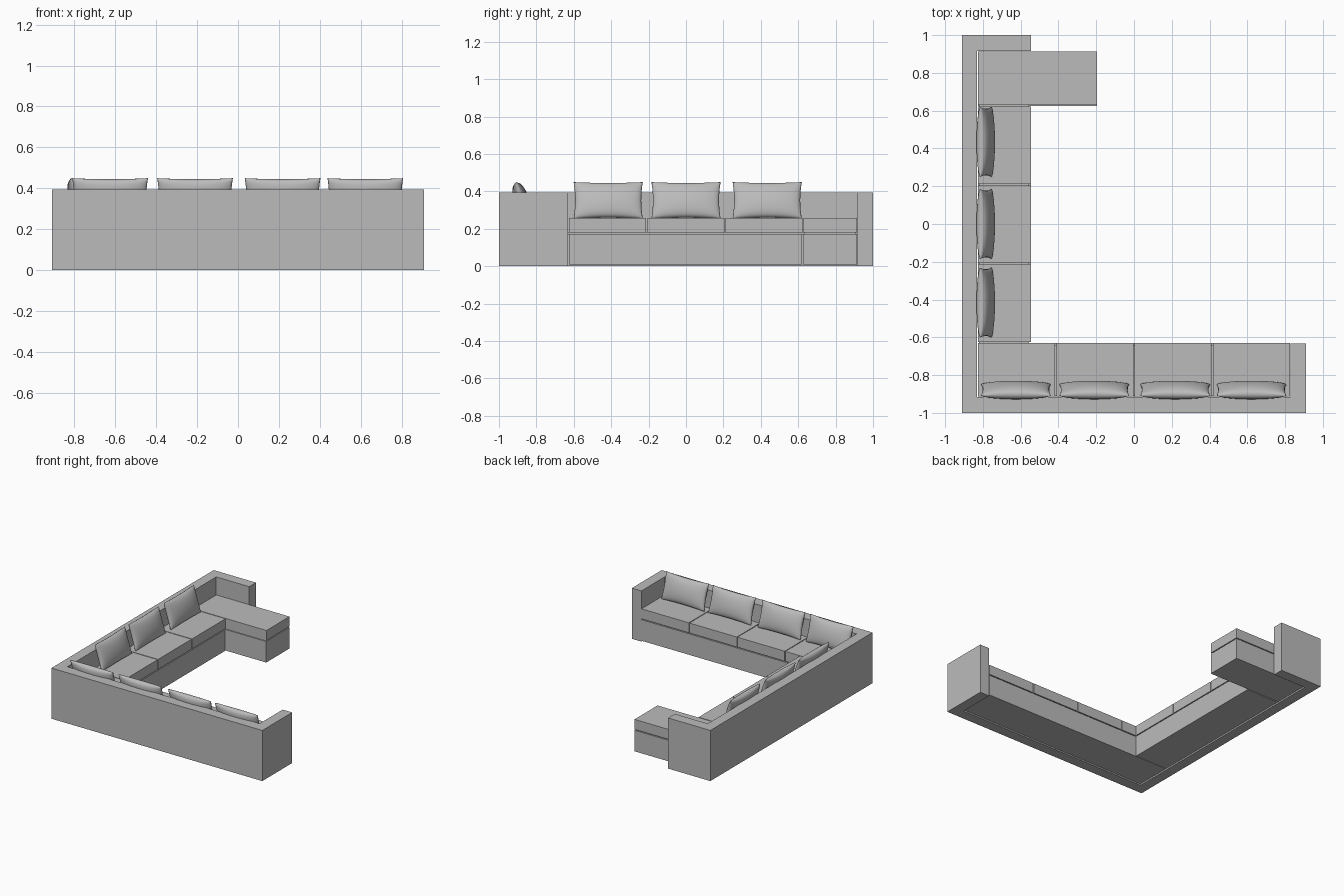
import bpy, bmesh, math
from mathutils import Matrix, Vector

if "Cube" in bpy.data.objects:
    bpy.data.objects.remove(bpy.data.objects["Cube"])

grey = bpy.data.materials.new("grey fabric")
grey.diffuse_color = (0.5, 0.5, 0.5, 1)
grey.use_nodes = True
grey.node_tree.nodes["Principled BSDF"].inputs["Base Color"].default_value = grey.diffuse_color


def finish(name, bm):
    bmesh.ops.recalc_face_normals(bm, faces=bm.faces)
    me = bpy.data.meshes.new(name)
    bm.to_mesh(me)
    bm.free()
    me.materials.append(grey)
    ob = bpy.data.objects.new(name, me)
    bpy.context.collection.objects.link(ob)
    return ob


def prism(name, outline, z0, z1):
    bm = bmesh.new()
    f = bm.faces.new([bm.verts.new((x, y, z0)) for x, y in outline])
    top = bmesh.ops.extrude_face_region(bm, geom=[f])["geom"]
    bmesh.ops.translate(bm, vec=(0, 0, z1 - z0),
                        verts=[v for v in top if isinstance(v, bmesh.types.BMVert)])
    return finish(name, bm)


def box(name, x0, x1, y0, y1, z0, z1):
    return prism(name, [(x0, y0), (x1, y0), (x1, y1), (x0, y1)], z0, z1)


def pillow(name, loc, turn, lean=0.30, w=0.185, h=0.102, t=0.040):
    """Two bulged sheets sharing a pinched rim; local x wide, z tall, faces +y."""
    bm = bmesh.new()
    for side in (-1, 1):
        g = bmesh.ops.create_grid(bm, x_segments=20, y_segments=14, size=1)
        for v in g["verts"]:
            u, s = math.sin(v.co.x * math.pi / 2), math.sin(v.co.y * math.pi / 2)
            bulge = (max(0, 1 - u * u) * max(0, 1 - s * s)) ** 0.4
            v.co = Vector((u * w * (1 - 0.045 * (1 - s * s)), side * t * bulge,
                           s * h * (1 - 0.06 * (1 - u * u))))
    bmesh.ops.remove_doubles(bm, verts=bm.verts, dist=0.0004)
    for f in bm.faces:
        f.smooth = True
    bm.transform(Matrix.Translation(loc) @ Matrix.Rotation(turn, 4, 'Z')
                 @ Matrix.Rotation(lean, 4, 'X'))
    return finish(name, bm)


# Back rest and both arms: one continuous wall
prism("back_and_arms", [(-.91, -1), (.91, -1), (.91, -.632), (.828, -.632), (.828, -.917),
                        (-.83, -.917), (-.83, .917), (-.545, .917), (-.545, 1), (-.91, 1)],
      0, .395)

# Seat bases
G = 0.003
LOW, MID, TOP = (0.008, 0.172), (0.179, 0.257), 0.257
box("front_base", -.826, .825, -.914, -.63, *LOW)
box("left_base", -.826, -.545, -.626, .62, *LOW)
box("chaise_base", -.826, -.195, .626, .913, *LOW)

# Dark gap fillers between bases and cushions
box("front_core", -.82, .82, -.91, -.64, .17, .182)
box("left_core", -.82, -.555, -.64, .64, .17, .182)
box("chaise_core", -.82, -.205, .634, .905, .17, .182)

# Seat cushions
for i in range(4):
    x = -.828 + i * .414
    box(f"front_cushion_{i+1}", x + G, x + .414 - G, -.914, -.63, *MID)
for i in range(3):
    y = -.628 + i * .418
    box(f"left_cushion_{i+1}", -.826, -.545, y + G, y + .418 - G, *MID)
box("chaise_cushion", -.826, -.195, .629, .913, *MID)

# Leaning pillows
for i, x in enumerate((-.625, -.21, .218, .622)):
    pillow(f"front_pillow_{i+1}", (x, -.879, .352), 0)
for i, y in enumerate((-.416, 0, .434)):
    pillow(f"left_pillow_{i+1}", (-.785, y, .352), -math.pi / 2)
